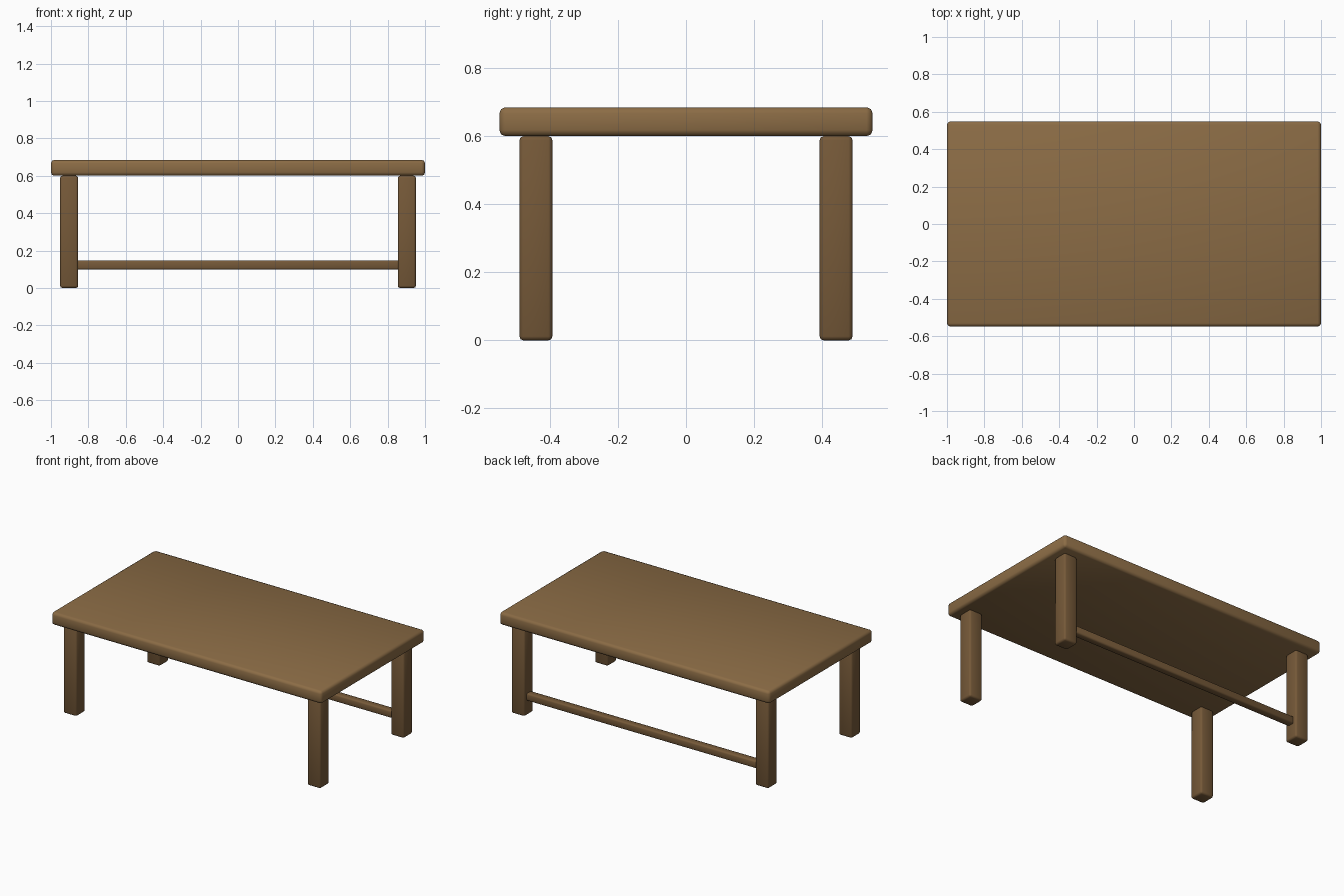
import bpy
import math

if "Cube" in bpy.data.objects:
    bpy.data.objects.remove(bpy.data.objects["Cube"])

wood = bpy.data.materials.new("wood")
wood.diffuse_color = (0.26, 0.15, 0.06, 1)
wood.use_nodes = True
wood.node_tree.nodes["Principled BSDF"].inputs["Base Color"].default_value = wood.diffuse_color
dark_wood = bpy.data.materials.new("dark_wood")
dark_wood.diffuse_color = (0.18, 0.10, 0.04, 1)
dark_wood.use_nodes = True
dark_wood.node_tree.nodes["Principled BSDF"].inputs["Base Color"].default_value = dark_wood.diffuse_color


def rounded_box(name, size, center, bevel, material):
    """Box with softened edges."""
    bpy.ops.mesh.primitive_cube_add(size=1, location=center)
    obj = bpy.context.object
    obj.name = name
    obj.scale = size
    bpy.ops.object.transform_apply(location=False, rotation=False, scale=True)
    mod = obj.modifiers.new("soft_edges", 'BEVEL')
    mod.width = bevel
    mod.segments = 2
    bpy.ops.object.modifier_apply(modifier=mod.name)
    bpy.ops.object.shade_smooth_by_angle(angle=math.radians(50))
    obj.data.materials.append(material)
    return obj


# Thick table top
rounded_box("table_top", (2.0, 1.097, 0.085), (0, 0, 0.6425), 0.018, wood)

# Four square legs
for side, sx in (("left", -1), ("right", 1)):
    for end, sy in (("front", -1), ("back", 1)):
        rounded_box(f"{end}_{side}_leg", (0.097, 0.097, 0.6),
                    (sx * 0.903, sy * 0.441, 0.3), 0.012, dark_wood)

# Single stretcher between the back legs
rounded_box("back_stretcher", (1.72, 0.05, 0.05), (0, 0.441, 0.123), 0.01, dark_wood)
